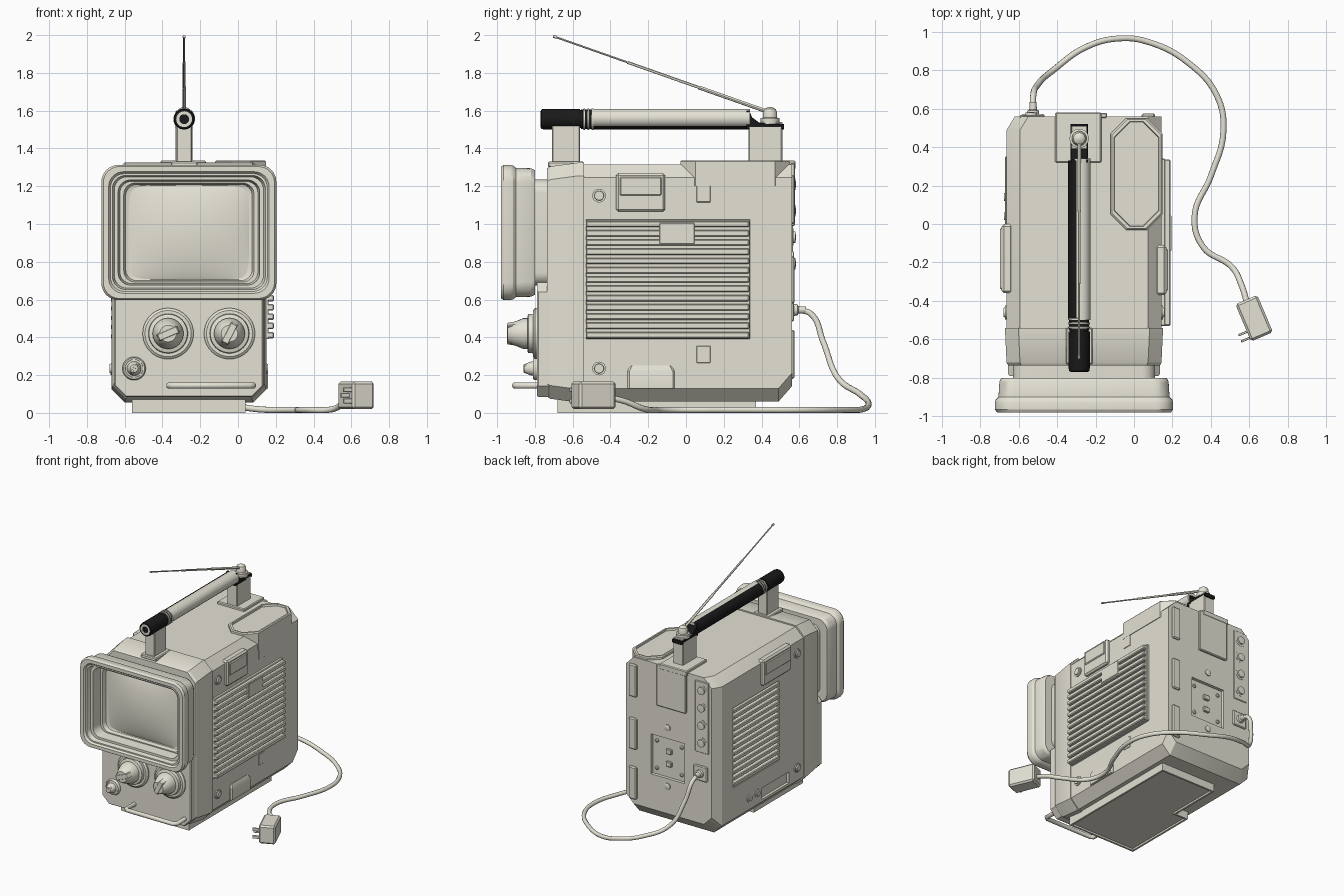
import bpy, bmesh, math
from mathutils import Vector, Matrix

CX = -0.26  # centre line of the set
black = bpy.data.materials.new("black_plastic")
black.diffuse_color = (0.01, 0.01, 0.01, 1)
cream = bpy.data.materials.new("cream_plastic")
cream.diffuse_color = (0.78, 0.76, 0.66, 1)


def finish(name, bm, mat=None):
    bmesh.ops.recalc_face_normals(bm, faces=bm.faces)
    me = bpy.data.meshes.new(name)
    bm.to_mesh(me)
    bm.free()
    ob = bpy.data.objects.new(name, me)
    bpy.context.collection.objects.link(ob)
    me.materials.append(mat or cream)
    return ob


def box(name, x0, x1, y0, y1, z0, z1, bevel=0.006, mat=None):
    bm = bmesh.new()
    bmesh.ops.create_cube(bm, size=1)
    for v in bm.verts:
        v.co = Vector(((x0 + x1) / 2 + v.co.x * (x1 - x0), (y0 + y1) / 2 + v.co.y * (y1 - y0),
                       (z0 + z1) / 2 + v.co.z * (z1 - z0)))
    if bevel:
        bmesh.ops.bevel(bm, geom=bm.edges[:], offset=bevel, segments=1, affect='EDGES')
    return finish(name, bm, mat)


def rrect(a, b, ha, hb, r, n=1):
    """Rounded (n > 1) or chamfered (n = 1) rectangle outline as 2D points."""
    pts = []
    for k, (sa, sb) in enumerate([(1, 1), (-1, 1), (-1, -1), (1, -1)]):
        for i in range(n + 1):
            t = math.pi / 2 * (k + i / n)
            pts.append((a + sa * (ha - r) + r * math.cos(t), b + sb * (hb - r) + r * math.sin(t)))
    return pts


def loft(name, rings, axis='y', mat=None):
    """Skin a list of (level, outline) rings, capped at both ends."""
    bm = bmesh.new()
    rows = [[bm.verts.new((p, h, q) if axis == 'y' else (p, q, h)) for p, q in ring] for h, ring in rings]
    for A, B in zip(rows, rows[1:]):
        for i in range(len(A)):
            j = (i + 1) % len(A)
            bm.faces.new((A[i], A[j], B[j], B[i]))
    bm.faces.new(rows[0])
    bm.faces.new(rows[-1])
    return finish(name, bm, mat)


def lathe(name, centre, axis, profile, n=32, mat=None):
    """Revolve (radius, height) points about an axis through centre."""
    rings = [(h, [(r * math.cos(2 * math.pi * i / n), r * math.sin(2 * math.pi * i / n)) for i in range(n)])
             for r, h in profile]
    ob = loft(name, rings, 'z', mat)
    ob.data.transform(Matrix.Translation(centre) @ Vector(axis).to_track_quat('Z', 'Y').to_matrix().to_4x4())
    return ob


def tube(name, pts, r, handle='AUTO'):
    cu = bpy.data.curves.new(name, 'CURVE')
    cu.dimensions = '3D'
    cu.bevel_depth, cu.bevel_resolution, cu.resolution_u, cu.use_fill_caps = r, 3, 8, True
    sp = cu.splines.new('BEZIER')
    sp.bezier_points.add(len(pts) - 1)
    for b, p in zip(sp.bezier_points, pts):
        b.co = p
        b.handle_left_type = b.handle_right_type = handle
    cu.materials.append(cream)
    bpy.context.collection.objects.link(bpy.data.objects.new(name, cu))


# Cabinet: main shell with chamfered edges, front collar, lower front panel
def section(y, hw, z0, z1, r=0.07, cx=CX):
    return y, rrect(cx, (z0 + z1) / 2, hw, (z1 - z0) / 2, r)


body = loft("cabinet", [section(-0.55, 0.402, 0.06, 1.315), section(0.49, 0.402, 0.06, 1.315),
                        section(0.56, 0.381, 0.14, 1.315, 0.07, -0.239)])
loft("front_collar", [section(-0.735, 0.395, 0.085, 1.295), section(-0.72, 0.403, 0.075, 1.305),
                      section(-0.57, 0.41, 0.055, 1.325), section(-0.54, 0.41, 0.055, 1.325)])
loft("control_panel", [section(-0.79, 0.388, 0.09, 0.70, 0.055), section(-0.78, 0.395, 0.083, 0.70, 0.06),
                       section(-0.72, 0.395, 0.083, 0.70, 0.06)])

# Recesses cut into the cabinet: back socket panel, left vent, left slot
for x0, x1, y0, y1, z0, z1 in [(-0.38, -0.08, 0.535, 0.7, 0.42, 0.74),
                               (-0.8, -0.637, -0.23, 0.35, 0.38, 1.02),
                               (-0.8, -0.64, -0.36, -0.02, 0.15, 0.24)]:
    cutter = box("cutter", x0, x1, y0, y1, z0, z1, 0)
    cutter.hide_render = True
    m = body.modifiers.new("cut", 'BOOLEAN')
    m.operation, m.object = 'DIFFERENCE', cutter
    bpy.context.view_layer.objects.active = body
    bpy.ops.object.modifier_apply(modifier=m.name)
    bpy.data.objects.remove(cutter)

# Base plate with a notched corner
loft("base_plate", [(z, [(-.56 + d, -.68 + d), (.04 - d, -.68 + d), (.04 - d, .37 - d), (-.45 + d, .37 - d),
                         (-.45 + d, -.06 - d), (-.56 + d, -.06 - d)])
                    for z, d in ((.08, 0), (0, 0), (0, .015), (.012, .018))], 'z')

# Screen hood with stepped inner bezel
hood = [(0.37, 0.28, -0.70, .07), (0.37, 0.28, -0.80, .07), (0.43, 0.33, -0.80, .08), (0.44, 0.34, -0.82, .08),
        (0.445, 0.342, -0.90, .08), (0.46, 0.354, -0.915, .09), (0.463, 0.358, -0.93, .09),
        (0.463, 0.358, -0.965, .09), (0.453, 0.349, -0.98, .085), (0.425, 0.322, -0.98, .08),
        (0.415, 0.312, -0.965, .075), (0.405, 0.302, -0.965, .07), (0.395, 0.295, -0.93, .07),
        (0.375, 0.278, -0.93, .065), (0.365, 0.27, -0.85, .06), (0.345, 0.262, -0.85, .06),
        (0.335, 0.255, -0.82, .06), (0.32, 0.25, -0.815, .06)]
loft("screen_hood", [(y, rrect(CX, 0.955, a, b, r, 8)) for a, b, y, r in hood])

# Bulged screen, its edge sinking into the bezel
bm = bmesh.new()
bmesh.ops.create_grid(bm, x_segments=32, y_segments=32, size=1)
for v in bm.verts:
    u, w = math.sin(v.co.x * math.pi / 2), math.sin(v.co.y * math.pi / 2)
    v.co = (CX + 0.325 * u, -0.812 - 0.045 * max(0, (1 - u * u) * (1 - w * w)) ** 0.8, 0.955 + 0.255 * w)
bmesh.ops.reverse_faces(bm, faces=[f for f in bm.faces if f.normal.z < 0])
finish("screen", bm)


# Control knobs with grip bars
def knob(name, x, z, s, turn):
    y, ax = -0.785, (0, -1, 0)
    lathe(name + "_dial", (x, y, z), ax, [(.135 * s, 0), (.135 * s, .015), (.122 * s, .025), (.105 * s, .025),
                                          (.102 * s, .05 * s), (.092 * s, .055 * s)], 40)
    lathe(name + "_cap", (x, y, z), ax, [(.082 * s, .03 * s), (.082 * s, .075 * s), (.05 * s, .155 * s),
                                         (.044 * s, .16 * s)], 24)
    g = box(name + "_grip", -.076 * s, .076 * s, -.162 * s, -.04 * s, -.02 * s, .02 * s, .004)
    for v in g.data.vertices:  # taper towards the tip
        v.co.x *= 1 - 0.3 * max(0, -v.co.y / s - 0.08) / 0.09
    g.data.transform(Matrix.Translation((x, y, z)) @ Matrix.Rotation(turn, 4, 'Y'))


knob("tuning_knob", -0.37, 0.42, 1, -0.4)
knob("channel_knob", -0.045, 0.42, 1, -1.1)
knob("power_knob", -0.55, 0.235, 0.46, -0.9)

# Front carry bar
tube("front_bar", [(-0.365, -0.77, 0.145), (-0.365, -0.89, 0.145), (-0.345, -0.905, 0.145), (0.06, -0.905, 0.145),
                   (0.08, -0.89, 0.145), (0.08, -0.77, 0.145)], 0.017, 'VECTOR')

# Carry handle: pillars, feet, grip tube and black trim
HX = -0.285
box("front_pillar", HX - 0.042, HX + 0.042, -0.71, -0.56, 1.30, 1.53)
box("front_foot", HX - 0.07, HX + 0.07, -0.73, -0.54, 1.30, 1.33)
box("rear_pillar", HX - 0.045, HX + 0.045, 0.33, 0.51, 1.30, 1.52)
box("rear_foot", -0.41, -0.17, 0.32, 0.58, 1.29, 1.335)
box("rear_back_plate", -0.40, -0.14, 0.55, 0.578, 0.99, 1.32)
lathe("handle_tube", (HX + 0.008, -0.5, 1.56), (0, 1, 0), [(.05, 0), (.05, .84)])
lathe("handle_trim", (HX - 0.004, -0.5, 1.553), (0, 1, 0), [(.053, 0), (.053, .83)], mat=black)
lathe("handle_end", (HX, -0.5, 1.555), (0, -1, 0),
      [(.052, -.01), (.052, .055), (.048, .055), (.048, .06), (.055, .06), (.055, .25), (.052, .265), (.042, .27),
       (.042, .262), (.02, .262)], mat=black)
lathe("handle_end_ring", (HX, -0.76, 1.555), (0, -1, 0), [(.042, 0), (.042, .008), (.026, .008), (.026, 0)])
for i in range(3):
    lathe("handle_ring", (HX, i * 0.022 - 0.545, 1.555), (0, 1, 0), [(.05, 0), (.057, .002), (.057, .01), (.05, .012)])
loft("handle_rear_bracket", [(y, rrect(HX, (1.50 + z) / 2, 0.045, (z - 1.50) / 2, .005)) for y, z in
                             ((.32, 1.60), (.335, 1.60), (.35, 1.565), (.39, 1.535), (.52, 1.53))], mat=black)
box("handle_rear_cap", HX - 0.04, HX + 0.04, 0.39, 0.51, 1.52, 1.54, .003)

# Telescopic antenna
lathe("antenna_base", (HX, 0.445, 1.53), (0, 0, 1), [(.05, 0), (.05, .03), (.038, .033), (.038, .06), (.03, .078),
                                                     (.015, .087), (.002, .09)])
lathe("antenna_rod", (HX, 0.445, 1.59), (0, -1.15, 0.405),
      [(.01, 0), (.01, .4), (.0075, .4), (.0075, .8), (.005, .8), (.005, 1.2), (.008, 1.2), (.008, 1.217)], 12)

# Top hatch with a raised rim
loft("top_hatch", [(z, rrect(0.013, 0.26, 0.134 - d, 0.29 - d, 0.08)) for z, d in
                   [(1.20, 0), (1.33, 0), (1.337, .006), (1.337, .018), (1.322, .02)]], 'z')

# Right side speaker grille
X = 0.14
box("grille_plate", X - .01, X + .022, -0.53, 0.34, 0.39, 1.025, .004)
for i in range(13):
    z = 0.395 + i * 0.049
    box("grille_slat", X, 0.19, -0.53, 0.335, z, z + 0.034, .006)
box("grille_badge_block", X, 0.194, -0.14, 0.045, 0.895, 1.005, .003)

# Latches and screws on both sides, small covers on the right
for s, x in ((1, X), (-1, -0.66)):
    y0, y1 = (-0.37, -0.11) if s > 0 else (-0.36, 0.0)
    box("side_latch", *sorted((x - s * .03, x + s * .028)), y0, y1, 1.065, 1.27, .012)
    box("side_latch_lip", *sorted((x, x + s * .036)), y0 + .02, y1 - .02, 1.15, 1.25, .006)
    for z in (1.15, 0.235):
        lathe("side_screw", (x - s * .005, -0.46, z), (s, 0, 0), [(.036, 0), (.036, .015), (.026, .015), (.024, .024),
                                                                   (.008, .024)], 20)
for z in (1.16, 0.31):
    box("side_cover", X - .01, X + .006, 0.055, 0.13, z - .045, z + .045, .003)
loft("lower_side_latch", [(0.13, rrect(X, -0.185, .02, .125, .01)), (0.22, rrect(X, -0.185, .02, .125, .01)),
                          (0.25, rrect(X - .01, -0.185, .015, .11, .01))], 'z')

# Left side: flush vent slats and sockets
for i in range(13):
    z = 0.39 + i * 0.049
    box("left_vent_slat", -0.672, -0.63, -0.23, 0.35, z, z + 0.03, .005)
for y in (0.04, 0.14):
    lathe("side_socket", (-0.655, y, 0.22), (-1, 0, 0), [(.032, 0), (.032, .012), (.02, .016), (.02, .02)], 20)

# Back: edge strips, jack column, socket panel details and screws
for z0, z1 in ((1.0, 1.26), (0.58, 0.83), (0.18, 0.44)):
    box("back_strip", 0.04, 0.11, 0.54, 0.575, z0, z1, .008)
box("jack_plate", -0.595, -0.475, 0.55, 0.566, 0.71, 1.28, .004)
for z in (0.79, 0.93, 1.07, 1.21):
    lathe("jack", (-0.535, 0.56, z), (0, 1, 0), [(.045, 0), (.045, .008), (.03, .008), (.03, .02), (.006, .022)], 20)
for z in (0.53, 0.63):
    box("panel_socket", -0.255, -0.205, 0.53, 0.552, z - .02, z + .02, .004)
for x, z, r in ((-.34, .47, .014), (-.12, .47, .014), (-.34, .69, .014), (-.12, .69, .014), (-.23, .36, .025),
                (-.23, .83, .025)):
    lathe("back_screw", (x, 0.53 if r < .02 else 0.555, z), (0, 1, 0), [(r, 0), (r, .013), (r / 2, .018)], 16)

# Power cable and plug
box("cable_socket", -0.585, -0.465, 0.55, 0.572, 0.485, 0.605, .006)
lathe("cable_relief", (-0.525, 0.56, 0.545), (0, 1, 0), [(.032, 0), (.03, .03), (.02, .035), (.018, .075)], 20)
tube("power_cable", [(-.525, .58, .545), (-.525, .66, .525), (-.50, .725, .38), (-.42, .80, .19), (-.25, .92, .10),
                     (-.08, .965, .055), (.08, .945, .022), (.28, .84, .016), (.43, .67, .016), (.465, .48, .016),
                     (.40, .25, .016), (.315, .04, .016), (.36, -.12, .016), (.51, -.225, .022),
                     (.56, -.32, .06), (.59, -.42, .085)], 0.016)
place = Matrix.Translation((0.625, -0.49, 0.093)) @ Matrix.Rotation(math.radians(23), 4, 'Z')
box("plug", -.062, .062, -.105, .105, -.073, .073, .012).data.transform(place)
for y, z in ((-.085, .03), (-.085, -.03), (-.05, 0)):
    box("plug_prong", -.11, -.05, y - .006, y + .006, z - .012, z + .012, .002).data.transform(place)

# Smooth curved surfaces, keep edges crisp
bpy.ops.object.select_all(action='DESELECT')
for ob in bpy.data.objects:
    ob.select_set(ob.type == 'MESH')
bpy.context.view_layer.objects.active = body
bpy.ops.object.shade_smooth_by_angle(angle=math.radians(30))
